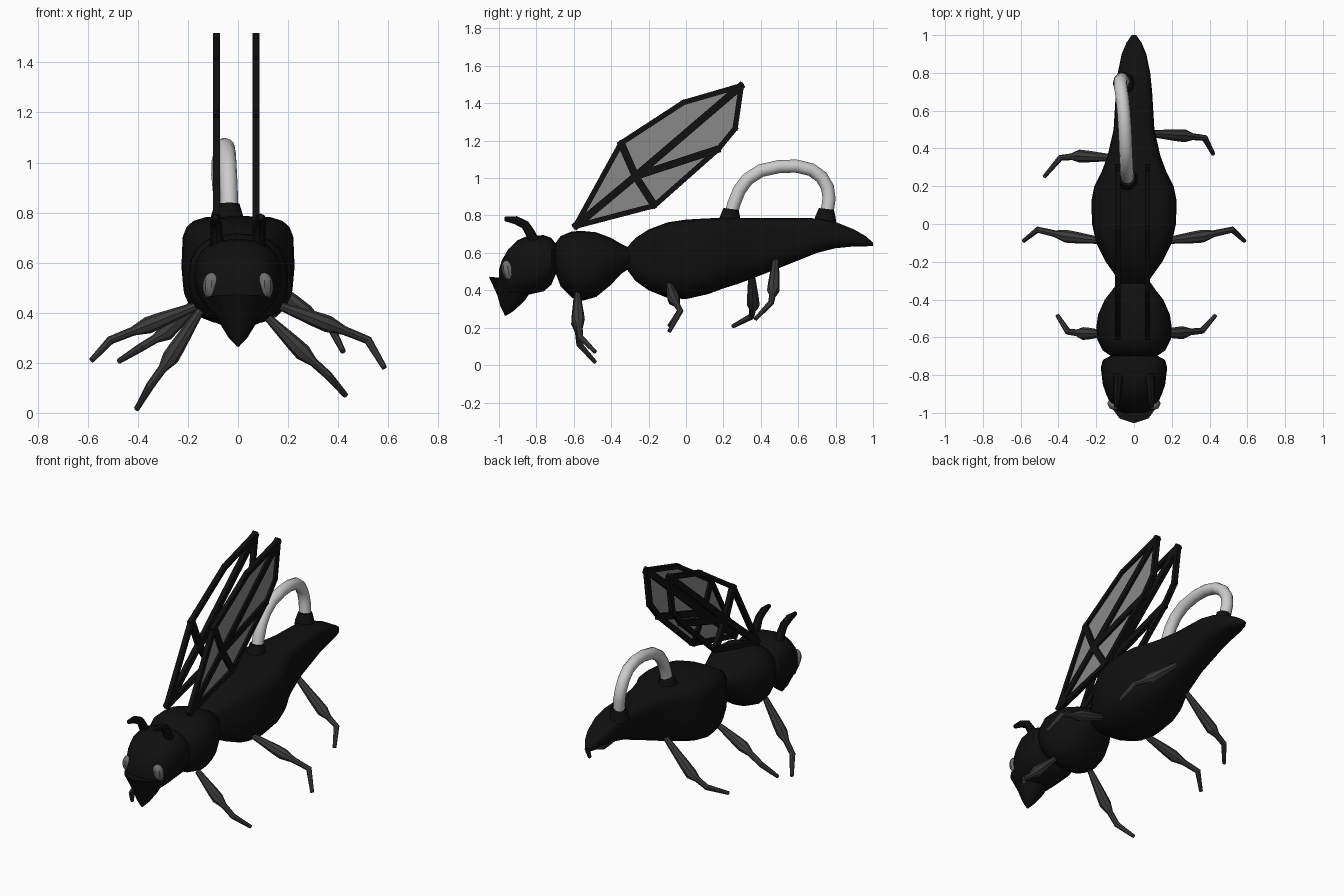
import bpy, bmesh, math
from mathutils import Vector

if "Cube" in bpy.data.objects:
    bpy.data.objects.remove(bpy.data.objects["Cube"])


def material(name, v):
    m = bpy.data.materials.new(name)
    m.diffuse_color = (v, v, v, 1)
    m.use_nodes = True
    m.node_tree.nodes["Principled BSDF"].inputs["Base Color"].default_value = m.diffuse_color
    return m


BLACK = material("black_shell", 0.005)
LEG = material("dark_grey", 0.045)
EYE = material("eye_grey", 0.16)
FILM = material("wing_film", 0.25)


def finish(name, bm, mat=None, angle=40):
    bmesh.ops.recalc_face_normals(bm, faces=bm.faces)
    me = bpy.data.meshes.new(name)
    bm.to_mesh(me)
    bm.free()
    ob = bpy.data.objects.new(name, me)
    bpy.context.collection.objects.link(ob)
    if mat:
        me.materials.append(mat)
    if angle:
        bpy.ops.object.select_all(action='DESELECT')
        bpy.context.view_layer.objects.active = ob
        ob.select_set(True)
        bpy.ops.object.shade_smooth_by_angle(angle=math.radians(angle))
    return ob


def skin(name, rings, mat, angle=40):
    """Bridge equal rings of points and cap both ends."""
    bm = bmesh.new()
    vs = [[bm.verts.new(p) for p in r] for r in rings]
    n = len(vs[0])
    for a, b in zip(vs, vs[1:]):
        for i in range(n):
            bm.faces.new((a[i], a[(i + 1) % n], b[(i + 1) % n], b[i]))
    bm.faces.new(vs[0])
    bm.faces.new(vs[-1])
    return finish(name, bm, mat, angle)


def body(name, sections, top=2.5, bottom=2.3, n=20):
    """Loft sections (y, z_low, z_high, half_width) with superellipse outlines."""
    rings = []
    for y, lo, hi, w in sections:
        c, h, ring = (lo + hi) / 2, (hi - lo) / 2, []
        for i in range(n):
            a = 2 * math.pi * i / n
            co, si = math.cos(a), math.sin(a)
            e = 2 / (top if si > 0 else bottom)
            ring.append((w * math.copysign(abs(co) ** e, co), y,
                         c + h * math.copysign(abs(si) ** e, si)))
        rings.append(ring)
    return skin(name, rings, BLACK)


def tube(name, pts, radii, mat, ref, n=8, angle=40):
    pts, ref = [Vector(p) for p in pts], Vector(ref)
    rings = []
    for i, p in enumerate(pts):
        t = (pts[min(i + 1, len(pts) - 1)] - pts[max(i - 1, 0)]).normalized()
        u = t.cross(ref).normalized()
        v = t.cross(u)
        rings.append([p + radii[i] * (u * math.cos(2 * math.pi * k / n) + v * math.sin(2 * math.pi * k / n))
                      for k in range(n)])
    return skin(name, rings, mat, angle)


# Body segments
body("abdomen", [(-.315, .51, .63, .07), (-.27, .45, .68, .10), (-.2, .40, .725, .15), (-.1, .36, .763, .20),
                 (0, .353, .778, .222), (.12, .38, .785, .226), (.2, .41, .787, .21), (.28, .435, .787, .17),
                 (.36, .465, .787, .14), (.5, .52, .787, .108), (.7, .60, .785, .096), (.8, .625, .765, .086),
                 (.9, .635, .725, .065), (.96, .635, .69, .04), (1.0, .637, .655, .012)], 4.5, 2.8)
body("thorax", [(-.70, .50, .65, .12), (-.67, .42, .69, .165), (-.61, .36, .715, .195), (-.55, .345, .717, .20),
                (-.48, .365, .71, .19), (-.40, .43, .68, .155), (-.35, .485, .65, .115), (-.30, .52, .625, .08)])
body("head", [(-1.0, .40, .51, .05), (-.985, .365, .56, .09), (-.95, .36, .62, .125), (-.9, .365, .668, .148),
              (-.85, .375, .69, .165), (-.76, .395, .695, .176), (-.72, .43, .68, .165), (-.69, .50, .64, .11)])
tube("beak", [(0, -.925, .46), (0, -.935, .36), (0, -.955, .305), (0, -.965, .265)],
     [.13, .075, .04, .004], BLACK, (1, 0, 0), 10)

# Eyes and antennae
for s, side in ((-1, "left"), (1, "right")):
    bm = bmesh.new()
    bmesh.ops.create_uvsphere(bm, u_segments=8, v_segments=8, radius=1)
    for v in bm.verts:
        v.co = Vector((s * .105 + v.co.x * .036, -.95 + v.co.y * .034 - v.co.z * .01, .505 + v.co.z * .056))
    finish(side + "_eye", bm, EYE)
    tube(side + "_antenna", [(s * .085, -.80, .64), (s * .085, -.835, .71), (s * .087, -.86, .75),
                             (s * .09, -.91, .775), (s * .092, -.97, .782)],
         [.028, .026, .024, .022, .012], BLACK, (1, 0, 0))

# Legs: hip, thigh bulge, knee, foot
legs = {
    "left_front_leg": [(-.15, -.58, .41), (-.27, -.58, .22), (-.35, -.57, .11), (-.405, -.485, .015)],
    "right_front_leg": [(.12, -.58, .38), (.26, -.575, .24), (.36, -.565, .15), (.43, -.485, .07)],
    "left_middle_leg": [(-.16, -.09, .43), (-.36, -.065, .35), (-.51, -.03, .29), (-.585, -.09, .21)],
    "right_middle_leg": [(.16, -.09, .43), (.36, -.065, .355), (.52, -.03, .29), (.585, -.09, .18)],
    "left_rear_leg": [(-.10, .35, .50), (-.29, .36, .32), (-.39, .35, .26), (-.475, .25, .207)],
    "right_rear_leg": [(.07, .48, .57), (.27, .467, .40), (.375, .455, .335), (.42, .37, .245)],
}
for name, pts in legs.items():
    hip, bulge, knee, foot = [Vector(p) for p in pts]
    tube(name, [hip, hip.lerp(bulge, .75), bulge, bulge.lerp(knee, .4), knee, foot],
         [.016, .031, .034, .018, .017, .011], LEG, (0, 1, 0), 8, 30)

# Wing frames: flat bars between outline points (y, z)
outline = [(-.605, .73), (-.365, 1.19), (-.005, 1.42), (.31, 1.505), (.28, 1.27), (.19, 1.155), (-.17, .835)]
mid = Vector((-.15, 1.15))
inner = [Vector(p) + (mid - Vector(p)).normalized() * .018 for p in outline]
hub = Vector((-.27, 1.01))
bars = [(inner[i], inner[(i + 1) % 7], .014) for i in range(7)]
bars += [(inner[0], hub, .02), (hub, inner[3], .02), (inner[1], hub, .02), (hub, inner[6], .02), (hub, inner[5], .02)]
for side, x in (("left", -.086), ("right", .072)):
    bm = bmesh.new()
    for a, b, w in bars:
        d = (b - a).normalized()
        q = Vector((-d.y, d.x)) * w
        a, b = a - d * .012, b + d * .012
        loop = [bm.verts.new((x - .014, p.x, p.y)) for p in (a + q, b + q, b - q, a - q)]
        face = bm.faces.new(loop)
        ext = bmesh.ops.extrude_face_region(bm, geom=[face], use_keep_orig=True)["geom"]
        bmesh.ops.translate(bm, vec=(.028, 0, 0), verts=[g for g in ext if isinstance(g, bmesh.types.BMVert)])
    finish(side + "_wing_frame", bm, BLACK, 0)

# Film only fills the right wing
bm = bmesh.new()
film = bm.faces.new([bm.verts.new((.072, p.x, p.y)) for p in inner])
ob = finish("right_wing_film", bm, FILM, 0)
if ob.data.polygons[0].normal.x < 0:
    ob.data.flip_normals()

# Carry handle and its collars
path = [(-.035, .24, .80), (-.035, .255, .86), (-.038, .285, .935), (-.041, .33, .995), (-.044, .40, 1.04),
        (-.048, .50, 1.062), (-.054, .59, 1.064), (-.062, .67, 1.045), (-.07, .725, 1.005), (-.072, .757, .95),
        (-.066, .765, .89), (-.055, .752, .80)]
tube("handle", path, [.035] * len(path), None, (1, 0, 0), 12)
for name, x, y in (("front_handle_collar", -.035, .235), ("rear_handle_collar", -.052, .745)):
    tube(name, [(x, y, .75), (x, y, .785), (x, y + .006, .835)], [.06, .056, .041], BLACK, (1, 0, 0), 12)
